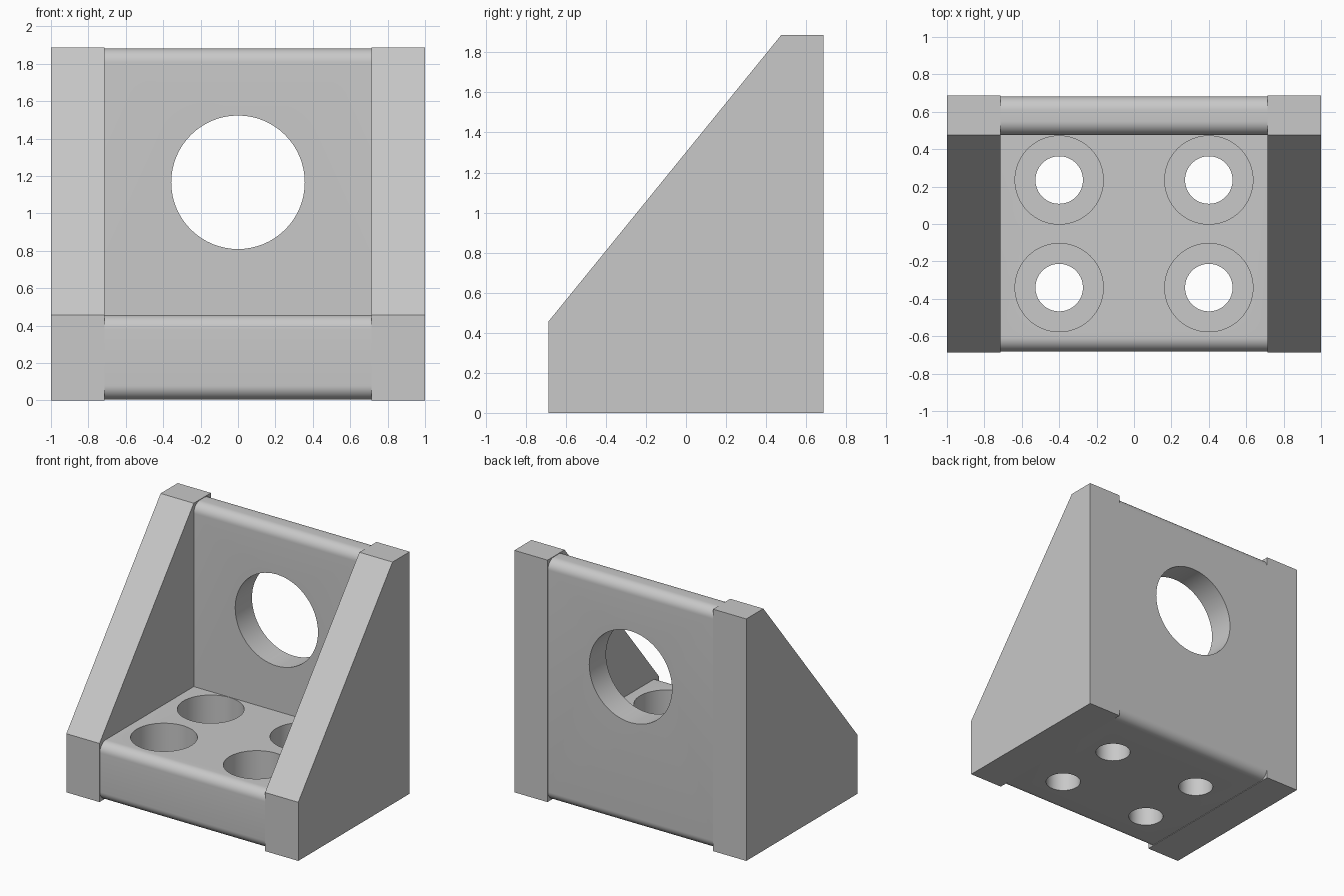
import bpy, bmesh, math

if "Cube" in bpy.data.objects:
    bpy.data.objects.remove(bpy.data.objects["Cube"])

grey = bpy.data.materials.new("plain grey")
grey.diffuse_color = (0.58, 0.58, 0.58, 1)
grey.use_nodes = True
grey.node_tree.nodes["Principled BSDF"].inputs["Base Color"].default_value = grey.diffuse_color

HALF_W, INNER_W = 1.0, 0.714      # outer and inner half width
DEPTH, HEIGHT = 0.686, 1.886      # half depth, full height
BASE_TOP, WALL_FRONT = 0.457, 0.475
INSET, ROUND = 0.004, 0.075       # centre part sits slightly inside the sides


def extrude_profile(name, points, x0, x1):
    """Extrude a (y, z) outline from x0 to x1."""
    bm = bmesh.new()
    face = bm.faces.new([bm.verts.new((x0, y, z)) for y, z in points])
    moved = bmesh.ops.extrude_face_region(bm, geom=[face])["geom"]
    verts = [v for v in moved if isinstance(v, bmesh.types.BMVert)]
    bmesh.ops.translate(bm, verts=verts, vec=(x1 - x0, 0, 0))
    bmesh.ops.recalc_face_normals(bm, faces=bm.faces)
    mesh = bpy.data.meshes.new(name)
    bm.to_mesh(mesh)
    bm.free()
    mesh.materials.append(grey)
    obj = bpy.data.objects.new(name, mesh)
    bpy.context.collection.objects.link(obj)
    return obj


def corner(y, z, sy, sz, start, steps=10):
    """Quarter round at an outer corner; sy, sz point outwards."""
    cy, cz = y - sy * ROUND, z - sz * ROUND
    angles = [math.radians(start + 90 * i / steps) for i in range(steps + 1)]
    return [(cy + ROUND * math.cos(a), cz + ROUND * math.sin(a)) for a in angles]


def cylinder(name, radius, depth, location, rotation=(0, 0, 0)):
    bpy.ops.mesh.primitive_cylinder_add(vertices=64, radius=radius, depth=depth,
                                        location=location, rotation=rotation)
    obj = bpy.context.object
    obj.name = name
    obj.data.materials.append(grey)
    return obj


def combine(target, other, operation):
    """Apply a boolean and remove the helper."""
    mod = target.modifiers.new("boolean", 'BOOLEAN')
    mod.operation, mod.solver, mod.object = operation, 'EXACT', other
    bpy.ops.object.select_all(action='DESELECT')
    bpy.context.view_layer.objects.active = target
    target.select_set(True)
    bpy.ops.object.modifier_apply(modifier=mod.name)
    bpy.data.objects.remove(other, do_unlink=True)


# Centre: base and back wall as one L outline with rounded outer corners
d, top = DEPTH - INSET, HEIGHT - INSET
outline = (corner(-d, INSET, -1, -1, 180) + corner(d, INSET, 1, -1, 270)
           + corner(d, top, 1, 1, 0) + corner(WALL_FRONT, top, -1, 1, 90)
           + [(WALL_FRONT, BASE_TOP)] + corner(-d, BASE_TOP, -1, 1, 90))
bracket = extrude_profile("angle_bracket", outline, -INNER_W - 0.05, INNER_W + 0.05)

# Sloped side plates
side = [(-DEPTH, 0), (DEPTH, 0), (DEPTH, HEIGHT), (WALL_FRONT, HEIGHT), (-DEPTH, BASE_TOP)]
for s in (-1, 1):
    plate = extrude_profile("side_plate", side, s * INNER_W, s * HALF_W)
    combine(bracket, plate, 'UNION')

# Large round opening in the back wall
combine(bracket, cylinder("wall_hole", 0.357, 0.6, (0, 0.58, 1.166),
                          (math.pi / 2, 0, 0)), 'DIFFERENCE')

# Four counterbored screw holes in the base
BORE_FLOOR = 0.19
for x in (-0.4, 0.4):
    for y in (-0.34, 0.235):
        combine(bracket, cylinder("screw_hole", 0.127, 0.8, (x, y, 0.2)), 'DIFFERENCE')
        combine(bracket, cylinder("counterbore", 0.236, 0.4,
                                  (x, y, BORE_FLOOR + 0.2)), 'DIFFERENCE')

bpy.ops.object.shade_smooth_by_angle(angle=math.radians(30))
